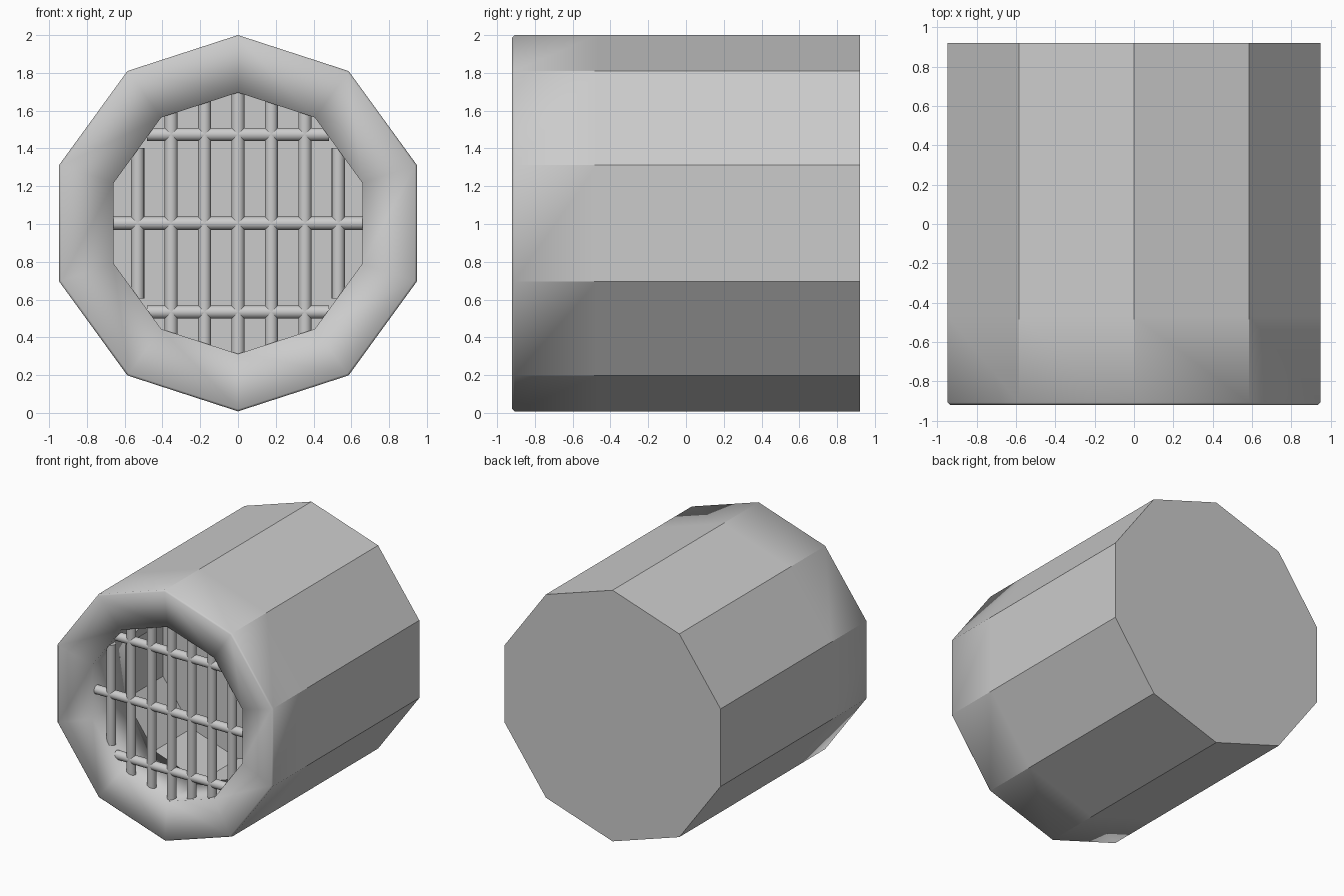
import bpy, bmesh, math
from mathutils import Vector

if "Cube" in bpy.data.objects:
    bpy.data.objects.remove(bpy.data.objects["Cube"])

SIDES = 10
CZ = 1.004            # height of the barrel axis
R_OUT, R_IN = 0.996, 0.692

grey = bpy.data.materials.new("light_grey")
grey.diffuse_color = (0.6, 0.6, 0.6, 1)
grey.use_nodes = True
grey.node_tree.nodes["Principled BSDF"].inputs["Base Color"].default_value = grey.diffuse_color


def lathe(name, profile, smooth=False):
    """Ten-sided loft along y from (y, radius) points; radius 0 closes an end."""
    bm = bmesh.new()
    rings = []
    for y, r in profile:
        if r == 0:
            rings.append([bm.verts.new((0, y, CZ))] * SIDES)
            continue
        rings.append([bm.verts.new((r * math.sin(2 * math.pi * i / SIDES), y,
                                    CZ + r * math.cos(2 * math.pi * i / SIDES)))
                      for i in range(SIDES)])
    for a, b in zip(rings, rings[1:]):
        for i in range(SIDES):
            j = (i + 1) % SIDES
            quad = list(dict.fromkeys((a[i], a[j], b[j], b[i])))
            bm.faces.new(quad).smooth = smooth
    bmesh.ops.recalc_face_normals(bm, faces=bm.faces)
    # lengthwise corners stay crisp
    for e in bm.edges:
        d = e.verts[1].co - e.verts[0].co
        if abs(d.y) > 0.3:
            e.smooth = False
    # merge the flat end triangles
    bmesh.ops.dissolve_limit(bm, angle_limit=0.01, verts=bm.verts, edges=bm.edges)
    me = bpy.data.meshes.new(name)
    bm.to_mesh(me)
    bm.free()
    me.materials.append(grey)
    ob = bpy.data.objects.new(name, me)
    bpy.context.collection.objects.link(ob)
    return ob


# body with a blind hole in the front
lathe("body", [(0.92, 0), (0.92, R_OUT), (-0.47, R_OUT),
               (-0.47, R_IN), (0.0, R_IN), (0.0, 0)])

# front collar with a softly dished face
lathe("front_collar", [(-0.47, R_OUT), (-0.908, R_OUT), (-0.92, R_OUT - 0.012),
                       (-0.885, R_IN), (-0.47, R_IN), (-0.47, R_OUT)], smooth=True)


def reach(offset, turn):
    """Half length of a chord of the opening at a given offset from its centre."""
    best = 9.0
    for k in range(SIDES):
        a = 2 * math.pi * (k + 0.5) / SIDES
        n = Vector((math.sin(a), math.cos(a)))
        across, along = (n.x, n.y) if turn == "vertical" else (n.y, n.x)
        if along > 1e-4:
            apothem = R_IN * math.cos(math.pi / SIDES)
            best = min(best, (apothem - across * offset) / along)
    return best + 0.01


def bar(name, offset, turn, radius):
    vertical = turn == "vertical"
    loc = (offset, -0.83, CZ) if vertical else (0, -0.83, CZ + offset)
    rot = (0, 0, 0) if vertical else (0, math.pi / 2, 0)
    bpy.ops.mesh.primitive_cylinder_add(vertices=16, radius=radius,
                                        depth=2 * reach(offset, turn),
                                        location=loc, rotation=rot)
    ob = bpy.context.object
    ob.name = name
    ob.data.materials.append(grey)
    bpy.ops.object.shade_smooth_by_angle(angle=math.radians(40))


# grille bars
for i in range(-3, 4):
    bar("upright_bar", i * 0.177, "vertical", 0.035)
for i in (-1, 0, 1):
    bar("cross_bar", i * 0.47, "horizontal", 0.035)
